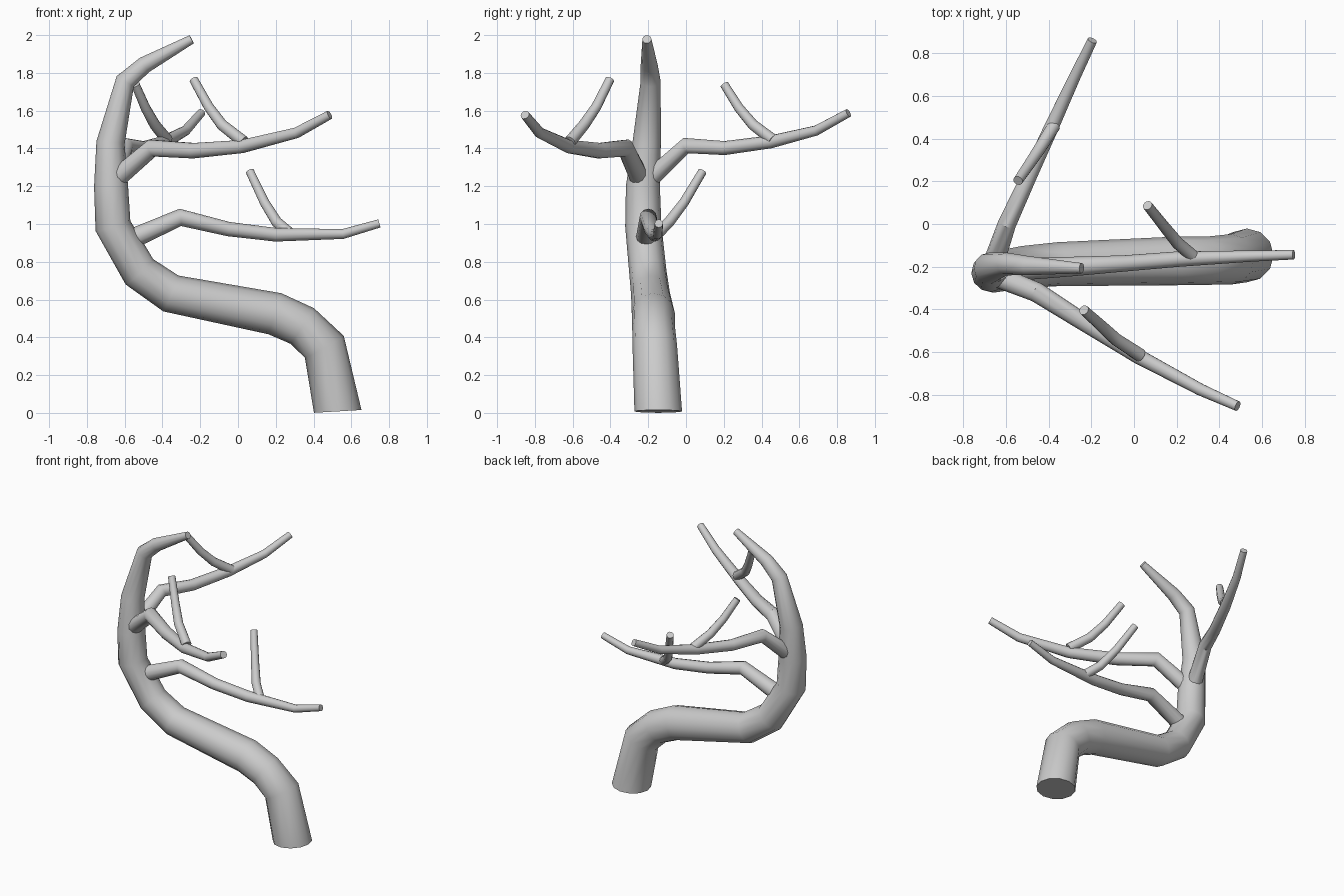
import bpy, bmesh, math
from mathutils import Vector

SIDES = 12


def tube(name, pts, start_dir=None):
    """Tapered tube through (x, y, z, radius) points with capped ends."""
    P = [Vector(p[:3]) for p in pts]
    n = len(P)
    bm = bmesh.new()
    rings, side, prev = [], None, None
    for i in range(n):
        a = (P[i] - P[i - 1]).normalized() if i else None
        b = (P[i + 1] - P[i]).normalized() if i < n - 1 else None
        t = (a + b).normalized() if a and b else (a or b)
        if i == 0 and start_dir:
            t = Vector(start_dir).normalized()
        if side is None:
            side = t.cross(Vector((0, 1, 0.01))).normalized()
        else:
            side = prev.rotation_difference(t) @ side
        prev = t
        up = t.cross(side)
        ring = []
        for k in range(SIDES):
            ang = 2 * math.pi * k / SIDES
            ring.append(bm.verts.new(P[i] + pts[i][3] * (math.cos(ang) * side + math.sin(ang) * up)))
        rings.append(ring)
    for r0, r1 in zip(rings, rings[1:]):
        for k in range(SIDES):
            j = (k + 1) % SIDES
            bm.faces.new((r0[k], r0[j], r1[j], r1[k]))
    bm.faces.new(rings[0][::-1])
    bm.faces.new(rings[-1])
    bmesh.ops.recalc_face_normals(bm, faces=bm.faces)
    me = bpy.data.meshes.new(name)
    bm.to_mesh(me)
    bm.free()
    ob = bpy.data.objects.new(name, me)
    bpy.context.collection.objects.link(ob)
    bpy.ops.object.select_all(action='DESELECT')
    ob.select_set(True)
    bpy.context.view_layer.objects.active = ob
    bpy.ops.object.shade_smooth_by_angle(angle=math.radians(40))
    return ob


# Curving trunk
tube("trunk", [
    (0.528, -0.147, 0.008, 0.126), (0.457, -0.165, 0.35, 0.118),
    (0.34, -0.172, 0.46, 0.113), (0.195, -0.173, 0.525, 0.114),
    (-0.355, -0.188, 0.632, 0.103), (-0.522, -0.202, 0.747, 0.099),
    (-0.662, -0.226, 0.99, 0.096), (-0.672, -0.228, 1.2, 0.09),
    (-0.675, -0.208, 1.43, 0.075), (-0.597, -0.187, 1.755, 0.053),
    (-0.495, -0.195, 1.842, 0.045), (-0.245, -0.207, 1.978, 0.024),
], start_dir=(-0.06, 0, 1))

# Lower side branch and its twig
tube("lower_branch", [
    (-0.61, -0.215, 0.90, 0.055), (-0.305, -0.2, 1.035, 0.046),
    (-0.05, -0.185, 0.973, 0.038), (0.2, -0.165, 0.943, 0.036),
    (0.555, -0.15, 0.947, 0.026), (0.748, -0.144, 1.003, 0.022),
])
tube("lower_twig", [
    (0.275, -0.15, 0.95, 0.03), (0.205, -0.09, 1.01, 0.029),
    (0.14, -0.01, 1.115, 0.026), (0.063, 0.087, 1.278, 0.023),
])

# Front branch and its twig
tube("front_branch", [
    (-0.645, -0.245, 1.24, 0.052), (-0.455, -0.32, 1.402, 0.048),
    (-0.235, -0.46, 1.388, 0.042), (0.02, -0.62, 1.41, 0.036),
    (0.31, -0.775, 1.483, 0.029), (0.485, -0.853, 1.578, 0.024),
])
tube("front_twig", [
    (0.03, -0.615, 1.435, 0.032), (-0.085, -0.54, 1.525, 0.03),
    (-0.155, -0.475, 1.62, 0.027), (-0.235, -0.403, 1.765, 0.024),
])

# Back branch and its twig
tube("back_branch", [
    (-0.66, -0.19, 1.24, 0.05), (-0.595, 0.0, 1.415, 0.043),
    (-0.5, 0.205, 1.402, 0.037), (-0.388, 0.45, 1.435, 0.034),
    (-0.277, 0.69, 1.495, 0.027), (-0.195, 0.86, 1.588, 0.023),
])
tube("back_twig", [
    (-0.375, 0.46, 1.445, 0.031), (-0.44, 0.355, 1.525, 0.029),
    (-0.49, 0.28, 1.615, 0.026), (-0.543, 0.203, 1.738, 0.023),
])
